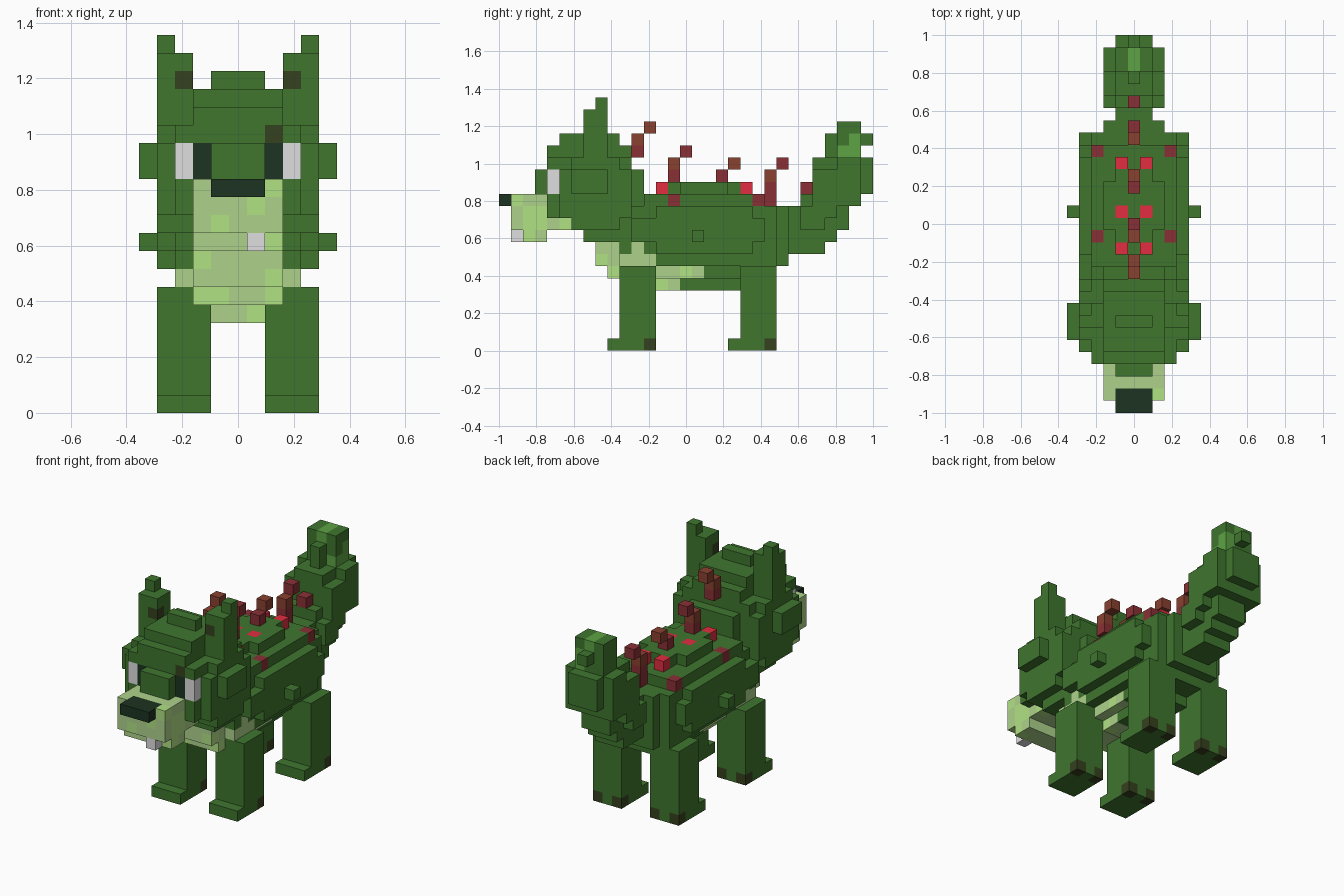
import bpy
import bmesh

default_cube = bpy.data.objects.get("Cube")
if default_cube:
    bpy.data.objects.remove(default_cube, do_unlink=True)

LENGTH_CELLS = 31
UNIT = 2 / LENGTH_CELLS


def make_material(name, red, green, blue):
    material = bpy.data.materials.new(name)
    colour = (red, green, blue, 1)
    material.use_nodes = True
    material.diffuse_color = colour
    material.node_tree.nodes["Principled BSDF"].inputs["Base Color"].default_value = colour
    return material


materials = [
    make_material("moss green", .05, .18, .028),
    make_material("pale sage", .42, .65, .26),
    make_material("pale lime", .44, .76, .23),
    make_material("blackish green", .012, .033, .015),
    make_material("light grey", .74, .74, .74),
    make_material("dark olive", .036, .052, .013),
    make_material("bright red", .76, .026, .052),
    make_material("dark red", .25, .03, .036),
    make_material("rust", .25, .053, .03),
    make_material("leaf green", .11, .37, .057),
]
MOSS, SAGE, LIME, BLACK, GREY, OLIVE, RED, MAROON, RUST, LEAF = range(len(materials))
cells = {}


def block(part, colour, x_range, y_range, z_range):
    """Fill a block of cells; x is inclusive, y and z are start and end edges."""
    for x in range(x_range[0], x_range[1] + 1):
        for y in range(*y_range):
            for z in range(*z_range):
                cells[x, y, z] = (part, colour)


def centred(part, colour, half, y_range, z_range):
    block(part, colour, (-half, half), y_range, z_range)


def pair(part, colour, x_range, y_range, z_range):
    inner, outer = x_range
    block("left_" + part, colour, (inner, outer), y_range, z_range)
    block("right_" + part, colour, (-outer, -inner), y_range, z_range)


def dot(part, colour, x, y, z):
    cells[x, y, z] = (part, colour)


def dots(part, colour, x, y, z):
    for side in (-x, x):
        dot(part, colour, side, y, z)


# Torso, stepped at the flanks and back
centred("body", MOSS, 2, (9, 24), (8, 12))
centred("body", MOSS, 3, (10, 23), (8, 12))
centred("body", MOSS, 3, (12, 22), (8, 13))
centred("body", MOSS, 4, (11, 22), (9, 11))
centred("body", MOSS, 4, (13, 21), (8, 12))
centred("body", MOSS, 1, (14, 20), (13, 14))
centred("body", MOSS, 2, (15, 19), (13, 14))
centred("body", MOSS, 2, (15, 24), (7, 8))
centred("body", MOSS, 2, (15, 23), (6, 7))
centred("body", MOSS, 3, (13, 23), (7, 8))
centred("body", MOSS, 1, (15, 21), (5, 6))
dots("body", MOSS, 5, 16, 9)

# Pale chest and belly
centred("chest", SAGE, 2, (8, 10), (7, 9))
centred("chest", SAGE, 3, (10, 13), (7, 8))
centred("chest", SAGE, 2, (9, 13), (6, 7))
centred("belly", SAGE, 2, (13, 17), (6, 7))
centred("belly", SAGE, 1, (13, 15), (5, 6))
dots("chest", SAGE, 3, 11, 8)
dots("chest", LIME, 2, 9, 6)
dot("chest", LIME, -2, 8, 8)
dot("chest", LIME, -1, 9, 6)
dot("chest", LIME, 2, 8, 7)
dot("belly", LIME, 1, 13, 5)
dots("belly", LIME, 2, 15, 6)

# Legs with projecting toes and dirty heels
for name, front in (("front", 9), ("back", 19)):
    pair(name + "_leg", MOSS, (2, 4), (front + 1, front + 4), (0, 7))
    pair(name + "_leg", MOSS, (2, 4), (front, front + 4), (0, 1))
    for edge in (2, 4):
        pair(name + "_leg", OLIVE, (edge, edge), (front + 3, front + 4), (0, 1))

# Head, with a brow ridge between the ears
centred("head", MOSS, 3, (4, 11), (11, 16))
centred("head", MOSS, 3, (6, 11), (10, 11))
centred("head", MOSS, 3, (7, 11), (9, 10))
centred("head", MOSS, 4, (6, 10), (10, 16))
centred("head", MOSS, 4, (5, 11), (11, 15))
centred("head", MOSS, 2, (4, 11), (16, 17))
centred("head", MOSS, 2, (5, 10), (17, 18))
centred("head", MOSS, 1, (7, 8), (18, 19))
centred("head", MOSS, 2, (11, 12), (12, 15))
centred("head", MOSS, 1, (3, 4), (13, 15))
pair("cheek", MOSS, (5, 5), (6, 9), (13, 15))
dot("head", OLIVE, 2, 4, 15)

# Ears
pair("ear", MOSS, (3, 4), (7, 9), (15, 20))
pair("ear", MOSS, (4, 4), (8, 9), (20, 21))
pair("ear", OLIVE, (3, 3), (7, 8), (18, 19))

# Eyes
pair("eye", GREY, (3, 3), (4, 5), (13, 15))
pair("eye", BLACK, (2, 2), (4, 5), (13, 15))

# Muzzle, jaw, tooth and nose
centred("muzzle", SAGE, 2, (1, 4), (10, 13))
centred("muzzle", SAGE, 2, (4, 6), (10, 11))
centred("jaw", SAGE, 2, (2, 4), (9, 10))
block("muzzle", LIME, (2, 2), (2, 4), (10, 12))
dot("muzzle", LIME, -1, 1, 10)
dot("muzzle", LIME, 1, 1, 11)
dot("muzzle", LIME, 2, 1, 12)
dot("muzzle", LIME, 2, 5, 10)
dot("jaw", LIME, 2, 2, 9)
dot("tooth", GREY, 1, 1, 9)
centred("nose", BLACK, 1, (0, 2), (12, 13))

# Tail, rising in steps to a tufted tip
centred("tail", MOSS, 1, (24, 27), (8, 12))
centred("tail", MOSS, 1, (25, 28), (9, 13))
centred("tail", MOSS, 2, (25, 27), (10, 12))
centred("tail", MOSS, 1, (27, 29), (10, 14))
centred("tail", MOSS, 2, (26, 28), (11, 15))
centred("tail", MOSS, 2, (28, 30), (12, 16))
centred("tail", MOSS, 1, (26, 31), (13, 16))
centred("tail_tip", MOSS, 1, (28, 30), (16, 19))
centred("tail_tip", MOSS, 0, (27, 28), (16, 18))
dot("tail_tip", MOSS, 0, 30, 17)
block("tail_tip", LEAF, (1, 1), (28, 30), (16, 17))
dot("tail_tip", LEAF, 1, 29, 17)
block("tail_tip", LEAF, (0, 0), (28, 30), (18, 19))

# Curved spines along the back: a stem with one tip cell leaning backward
for y, bottom, top, tip in ((11, 16, 18, RUST), (14, 14, 16, MAROON),
                            (18, 14, 15, RUST), (22, 12, 15, MAROON)):
    centred("back_spines", MAROON, 0, (y, y + 1), (bottom, top))
    if top - bottom > 1:
        dot("back_spines", RUST, 0, y, top - 1)
    dot("back_spines", tip, 0, y + 1, top)
dot("back_spines", MAROON, 0, 25, 13)

# Red markings beside the spines
for y in (13, 16, 20):
    dots("back_markings", RED, 1, y, 13)
for y in (14, 21):
    dots("back_markings", MAROON, 3, y, 12)

# Corner offsets of each cell face, keyed by outward direction
FACES = {}
for axis in range(3):
    for sign in (0, 1):
        loop = [(0, 0), (1, 0), (1, 1), (0, 1)]
        corners = []
        for u, v in (loop if sign else reversed(loop)):
            corner = [0, 0, 0]
            corner[axis], corner[(axis + 1) % 3], corner[(axis + 2) % 3] = sign, u, v
            corners.append(corner)
        direction = [0, 0, 0]
        direction[axis] = sign * 2 - 1
        FACES[tuple(direction)] = corners


def build_part(part):
    bm = bmesh.new()
    corners_made = {}

    def vertex(x, y, z):
        if (x, y, z) not in corners_made:
            position = ((x - .5) * UNIT, y * UNIT - 1, z * UNIT)
            corners_made[x, y, z] = bm.verts.new(position)
        return corners_made[x, y, z]

    for (x, y, z), (owner, colour) in cells.items():
        if owner != part:
            continue
        for (dx, dy, dz), corners in FACES.items():
            if (x + dx, y + dy, z + dz) not in cells:
                face = bm.faces.new([vertex(x + a, y + b, z + c) for a, b, c in corners])
                face.material_index = colour
    # Merge flat neighbouring cells of the same colour
    bmesh.ops.dissolve_limit(bm, angle_limit=.01, verts=bm.verts[:], edges=bm.edges[:],
                             delimit={"MATERIAL"})
    mesh = bpy.data.meshes.new(part)
    bm.to_mesh(mesh)
    bm.free()
    for material in materials:
        mesh.materials.append(material)
    bpy.context.collection.objects.link(bpy.data.objects.new(part, mesh))


for part_name in sorted({owner for owner, colour in cells.values()}):
    build_part(part_name)
